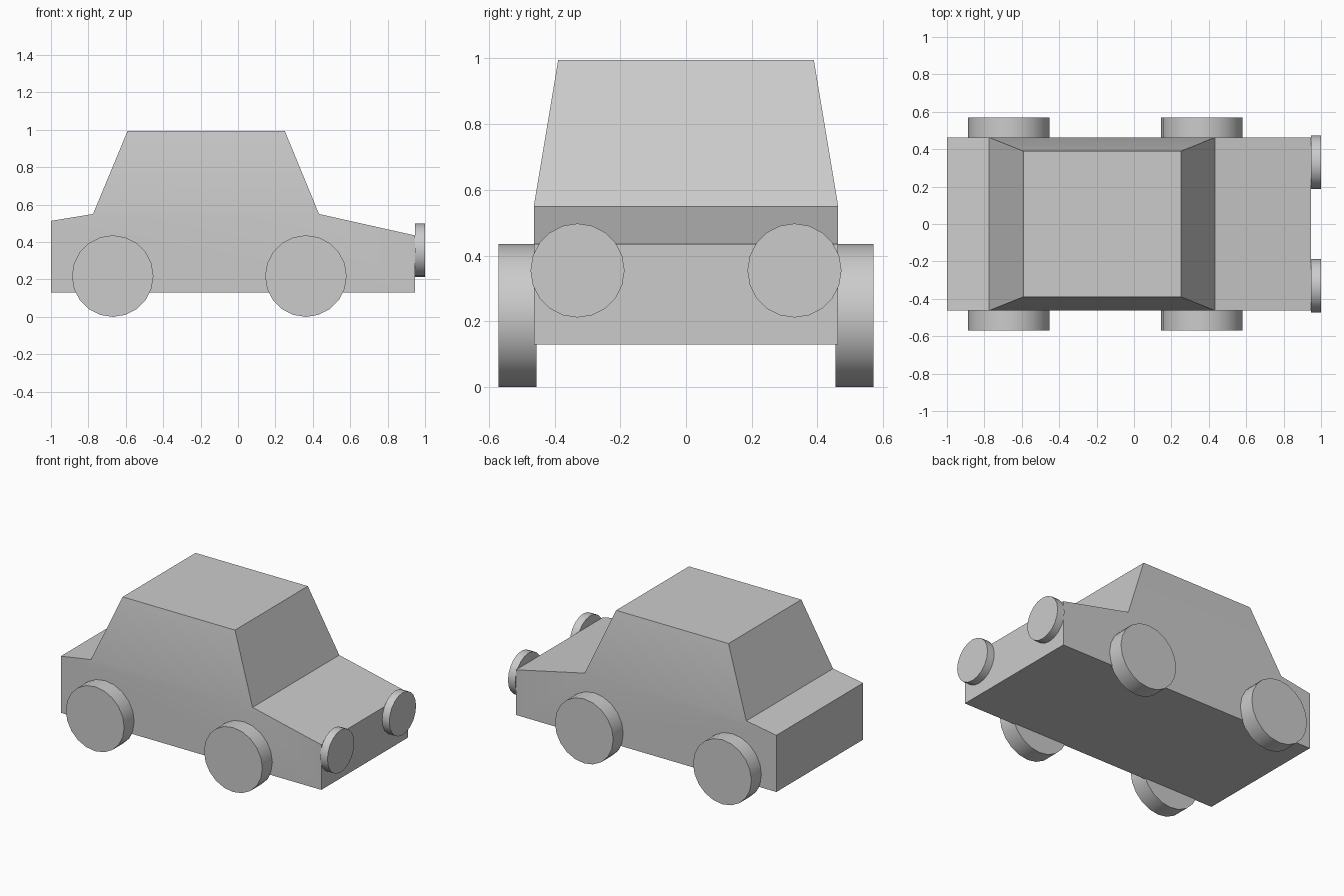
import bpy, bmesh, math

if "Cube" in bpy.data.objects:
    bpy.data.objects.remove(bpy.data.objects["Cube"])

HALF_WIDTH = 0.463


def smooth(obj):
    bpy.ops.object.select_all(action='DESELECT')
    obj.select_set(True)
    bpy.context.view_layer.objects.active = obj
    bpy.ops.object.shade_smooth_by_angle(angle=math.radians(30))


def disc(name, loc, radius, depth, rot):
    bpy.ops.mesh.primitive_cylinder_add(vertices=20, radius=radius, depth=depth,
                                        location=loc, rotation=rot)
    obj = bpy.context.object
    obj.name = name
    smooth(obj)


# Lower body: side profile extruded across the width
profile = [(-1.0, 0.13), (0.947, 0.13), (0.947, 0.435),
           (0.433, 0.55), (-0.775, 0.55), (-1.0, 0.513)]
bm = bmesh.new()
side = bm.faces.new([bm.verts.new((x, -HALF_WIDTH, z)) for x, z in profile])
ext = bmesh.ops.extrude_face_region(bm, geom=[side])
bmesh.ops.translate(bm, vec=(0, 2 * HALF_WIDTH, 0),
                    verts=[v for v in ext['geom'] if isinstance(v, bmesh.types.BMVert)])
bmesh.ops.recalc_face_normals(bm, faces=bm.faces)

# Cabin: deck face raised and tapered to the roof
deck = next(f for f in bm.faces if all(abs(v.co.z - 0.55) < 1e-4 for v in f.verts))
roof = bmesh.ops.extrude_discrete_faces(bm, faces=[deck])['faces'][0]
for v in roof.verts:
    v.co.x = 0.25 if v.co.x > 0 else -0.59
    v.co.y = math.copysign(0.389, v.co.y)
    v.co.z = 0.995
bmesh.ops.remove_doubles(bm, verts=bm.verts, dist=1e-4)
bmesh.ops.recalc_face_normals(bm, faces=bm.faces)
mesh = bpy.data.meshes.new("car_body")
bm.to_mesh(mesh)
bm.free()
body = bpy.data.objects.new("car_body", mesh)
bpy.context.collection.objects.link(body)
smooth(body)

# Wheels and headlights, mirrored left and right
for s, label in ((-1, "right"), (1, "left")):
    for x, end in ((-0.67, "rear"), (0.363, "front")):
        disc(f"{end}_{label}_wheel", (x, s * 0.5125, 0.218), 0.218, 0.115,
             (math.pi / 2, 0, 0))
    disc(f"{label}_headlight", (0.973, s * 0.33, 0.355), 0.143, 0.054,
         (0, math.pi / 2, 0))
